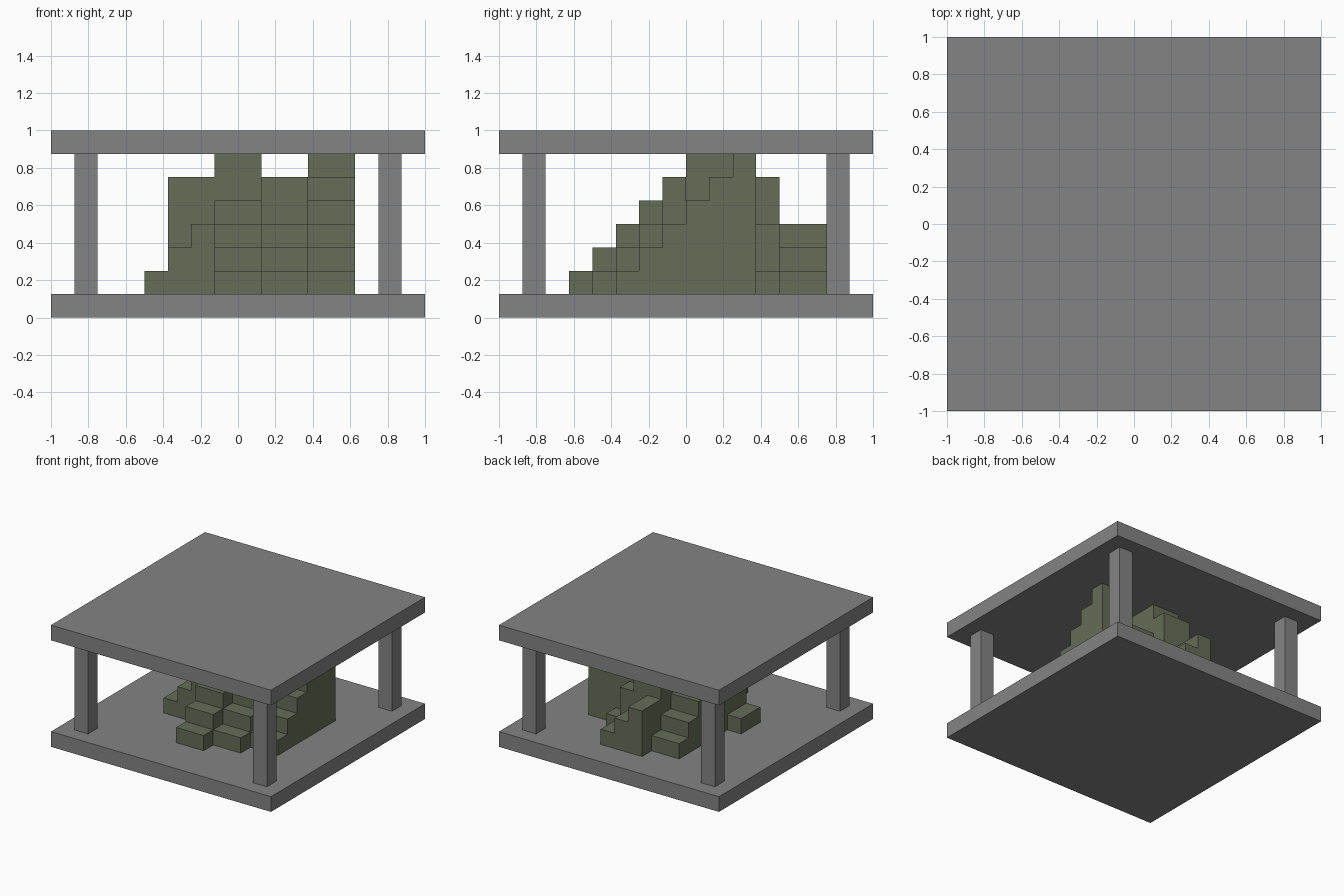
import bpy
import bmesh

cube = bpy.data.objects.get("Cube")
if cube:
    bpy.data.objects.remove(cube, do_unlink=True)

U = 0.125  # building module


def material(name, rgb):
    m = bpy.data.materials.new(name)
    m.use_nodes = True
    color = (*rgb, 1.0)
    m.diffuse_color = color
    m.node_tree.nodes["Principled BSDF"].inputs["Base Color"].default_value = color
    return m


stone = material("grey stone", (0.23, 0.23, 0.23))
moss = material("olive green", (0.13, 0.153, 0.095))


def stairs(name, steps, end, across, mat, axis="y"):
    """Extrude a stepped profile; steps are (start, height) along the axis."""
    profile = [(steps[0][0], 1)]
    ends = [s[0] for s in steps[1:]] + [end]
    for (start, height), stop in zip(steps, ends):
        profile += [(start, height), (stop, height)]
    profile.append((end, 1))

    bm = bmesh.new()
    rows = []
    for side in across:
        points = [(side, a, z) if axis == "y" else (a, side, z) for a, z in profile]
        rows.append([bm.verts.new([c * U for c in p]) for p in points])
    bm.faces.new(rows[0])
    bm.faces.new(rows[1][::-1])
    n = len(profile)
    for i in range(n):
        j = (i + 1) % n
        bm.faces.new((rows[0][i], rows[0][j], rows[1][j], rows[1][i]))
    bmesh.ops.recalc_face_normals(bm, faces=bm.faces)
    finish(name, bm, mat)


def box(name, low, high, mat):
    bm = bmesh.new()
    bmesh.ops.create_cube(bm, size=1)
    for v in bm.verts:
        v.co = [(h if c > 0 else l) * U for c, l, h in zip(v.co, low, high)]
    finish(name, bm, mat)


def finish(name, bm, mat):
    mesh = bpy.data.meshes.new(name)
    bm.to_mesh(mesh)
    bm.free()
    mesh.materials.append(mat)
    bpy.context.collection.objects.link(bpy.data.objects.new(name, mesh))


# Floor and roof slabs
box("floor_slab", (-8, -8, 0), (8, 8, 1), stone)
box("roof_slab", (-8, -8, 7), (8, 8, 8), stone)

# Corner posts
for x, side in ((-7, "right"), (6, "left")):
    for y, end in ((-7, "front"), (6, "back")):
        box(f"{end}_{side}_post", (x, y, 1), (x + 1, y + 1, 7), stone)

# Stepped columns of the central block, front to back
stairs("middle_stairs", [(-5, 2), (-4, 3), (-3, 4), (-2, 5), (0, 7), (3, 6)],
       4, (-1, 1), moss)
stairs("inner_left_stairs", [(-4, 2), (-3, 3), (-2, 4), (-1, 6), (0, 5), (3, 2)],
       4, (1, 3), moss)
stairs("outer_left_stairs", [(-3, 2), (-2, 3), (-1, 4), (0, 5), (1, 6), (2, 7)],
       3, (3, 5), moss)
stairs("right_back_stairs", [(0, 6), (1, 5), (2, 4), (3, 3), (4, 2)],
       5, (-3, -1), moss)

# Stairs running sideways
stairs("right_side_stairs", [(-4, 2), (-3, 3), (-2, 4)], -1, (-2, 0), moss, "x")
stairs("back_side_stairs", [(-1, 4), (0, 3), (1, 2)], 2, (4, 6), moss, "x")

# Small block in the rear recess
box("rear_block", (1, 3, 2), (2, 4, 4), moss)
